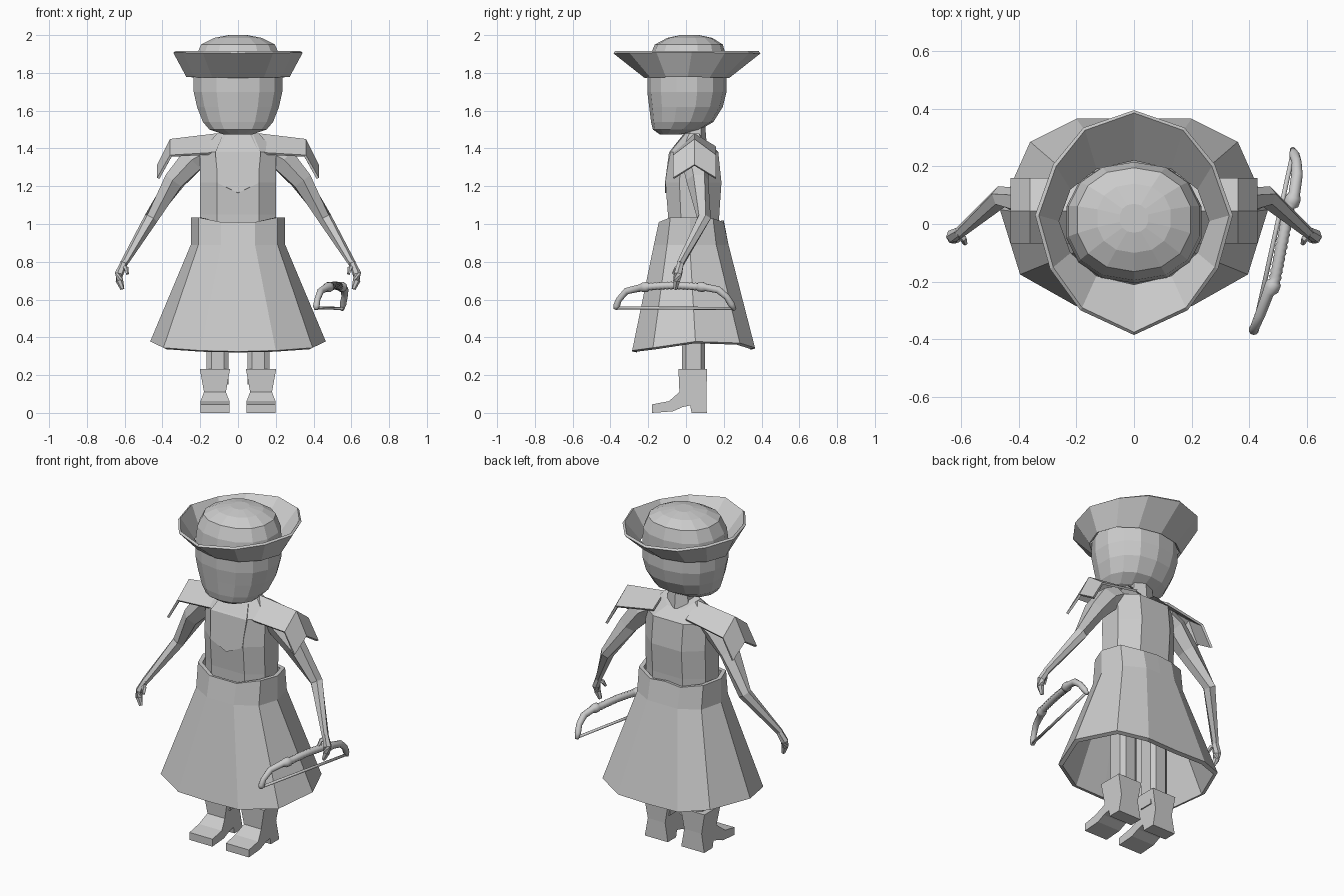
import bpy, bmesh, math
from mathutils import Vector

if "Cube" in bpy.data.objects:
    bpy.data.objects.remove(bpy.data.objects["Cube"])

clay = bpy.data.materials.new("plain grey")
clay.diffuse_color = (0.6, 0.6, 0.6, 1)
clay.use_nodes = True
clay.node_tree.nodes["Principled BSDF"].inputs["Base Color"].default_value = clay.diffuse_color


def make(name, verts, faces, mirror=False, thick=0, smooth=False, offset=-1):
    me = bpy.data.meshes.new(name)
    me.from_pydata([tuple(v) for v in verts], [], faces)
    bm = bmesh.new()
    bm.from_mesh(me)
    bmesh.ops.recalc_face_normals(bm, faces=bm.faces[:])
    bm.to_mesh(me)
    bm.free()
    me.materials.append(clay)
    ob = bpy.data.objects.new(name, me)
    bpy.context.collection.objects.link(ob)
    if thick:
        m = ob.modifiers.new("thickness", 'SOLIDIFY')
        m.thickness, m.offset = thick, offset
    if mirror:
        ob.modifiers.new("mirror", 'MIRROR')
    if smooth:
        me.shade_smooth()
    return ob


def loft(name, rings, caps=True, **kw):
    n = len(rings[0])
    verts = [p for r in rings for p in r]
    faces = [(i * n + j, i * n + (j + 1) % n, (i + 1) * n + (j + 1) % n, (i + 1) * n + j)
             for i in range(len(rings) - 1) for j in range(n)]
    if caps:
        faces += [tuple(range(n)), tuple(range(len(verts) - n, len(verts)))]
    return make(name, verts, faces, **kw)


def oval(z, cy, rx, ry, n=14, p=0.9):
    out = []
    for i in range(n):
        a = 2 * math.pi * (i + 0.5) / n
        c, s = math.cos(a), math.sin(a)
        out.append((rx * math.copysign(abs(c) ** p, c), cy + ry * math.copysign(abs(s) ** p, s), z))
    return out


def both(half):
    """Close a half outline (front centre to back centre) across x = 0."""
    return half + [(-x, y, z) for x, y, z in half[-2:0:-1]]


def tube(name, path, n=6, flat=1.0, **kw):
    """Tube through (x, y, z, radius) points."""
    pts = [Vector(p[:3]) for p in path]
    rings = []
    for i, p in enumerate(pts):
        t = pts[min(i + 1, len(pts) - 1)] - pts[max(i - 1, 0)]
        q = t.to_track_quat('Z', 'Y')
        r = path[i][3]
        rings.append([p + q @ Vector((r * flat * math.cos(2 * math.pi * k / n),
                                      r * math.sin(2 * math.pi * k / n), 0)) for k in range(n)])
    return loft(name, rings, **kw)


# Head with rounded crown
loft("head", [oval(*r) for r in [
    (1.475, -.08, .08, .06), (1.50, -.05, .155, .125), (1.54, -.02, .19, .165),
    (1.62, 0, .222, .195), (1.70, .005, .24, .21), (1.80, .005, .24, .21),
    (1.88, .01, .232, .205), (1.95, .015, .20, .18), (1.985, .02, .13, .12), (2.0, .02, .05, .05)]])

# Flared hat brim, pointed at front and back
brim_top = [(0, -.375), (.18, -.29), (.28, -.15), (.33, .03), (.27, .2), (.17, .325), (0, .385)]
brim_low = [(0, -.21), (.13, -.18), (.22, -.10), (.26, .01), (.22, .12), (.13, .19), (0, .22)]
loft("hat_brim", [both([(x, y, 1.785) for x, y in brim_low]),
                  both([(x, y, 1.915) for x, y in brim_top])], caps=False, thick=.015)

# Neck
loft("neck", [oval(1.42, .05, .085, .06, 6), oval(1.54, .05, .07, .05, 6)])

# Torso
body = [(0, -.10), (.11, -.10), (.2, -.03), (.2, .10), (.1, .18), (0, .18)]
loft("torso", [both([(x * sx, .05 + (y - .05) * sy, z - (.05 * (y > .1) if z > 1.4 else 0)) for x, y in body])
               for z, sx, sy in [(.9, 1, .95), (1.05, 1, .97), (1.22, 1, 1.06), (1.38, 1, .93), (1.48, .55, .4)]])

# Pointed bib on the chest
bib = both([(0, -.112, 1.165), (.105, -.112, 1.215), (.12, -.09, 1.38), (.075, .0, 1.485), (0, .0, 1.485)])
make("chest_bib", bib + [(0, -.09, 1.38)], [(0, 1, 2, 8, 6, 7), (8, 2, 3, 4), (6, 8, 4, 5)], thick=.01)

# Waistband and skirt, one hollow shell
waist = [(0, -.17), (.09, -.17), (.21, -.10), (.25, .02), (.215, .16), (.1, .225), (0, .225)]
hem = [(0, -.285, .325), (.2, -.285, .33), (.395, -.175, .345), (.465, .05, .378),
       (.36, .285, .37), (.2, .365, .345), (0, .365, .34)]
tops = [1.01, 1.01, 1.035, 1.035, 1.03, 1.01, 1.02]
loft("skirt", [both([(x, .03 + (y - .03) * .87, z) for (x, y), z in zip(waist, tops)]),
               both([(x, y, .89) for x, y in waist]), both(hem)], caps=False, thick=.025)

# Tent-shaped shoulder pads
pad = [(x, y, z) for x, ridge, front, back in
       [(.11, 1.48, 1.38, 1.41), (.36, 1.45, 1.365, 1.365), (.428, 1.315, 1.245, 1.245)]
       for y, z in [(-.068, front), (.045, ridge), (.16, back)]]
make("shoulder_pad", pad, [(i, i + 1, i + 4, i + 3) for i in (0, 1, 3, 4)], mirror=True, thick=.014)

# Arms, hands and thumbs
tube("arm", [(.17, .05, 1.38, .07), (.24, .05, 1.34, .075), (.335, .06, 1.23, .06),
             (.46, .095, 1.03, .038), (.605, -.03, .79, .02)], mirror=True)
tube("hand", [(.60, -.027, .80, .019), (.63, -.042, .735, .023), (.628, -.05, .70, .02),
              (.612, -.055, .655, .011)], mirror=True)
tube("thumb", [(.612, -.03, .775, .013), (.592, -.05, .765, .013), (.585, -.068, .735, .008)],
     n=5, mirror=True)

# Legs
loft("leg", [[(x, y, z) for x, y in [(.05, .0), (.075, -.02), (.14, -.02), (.168, .0),
                                     (.168, .08), (.14, .1), (.075, .1), (.05, .08)]]
             for z in (.15, .92)], mirror=True)

# Boots: side profile drawn across the foot, width varies with height
profile = [(-.18, 0), (-.18, .045), (-.09, .062), (-.035, .11), (-.04, .232), (.112, .232),
           (.108, .11), (.11, 0), (.03, 0), (.022, .04), (-.02, .03), (-.07, .008)]


def boot_side(s):
    def half(z):
        return .077 if z < .065 else (.058 if z < .15 else .08)
    return [(.122 + s * half(z), y, z) for y, z in profile]


loft("boot", [boot_side(-1), boot_side(1)], mirror=True)

# Bow: curved limbs with knobs, wrapped grip, string
bow = [(.413, -.375, .548, .010), (.415, -.368, .565, .018), (.42, -.355, .60, .016),
       (.437, -.315, .645, .018), (.465, -.24, .662, .02), (.476, -.225, .665, .027), (.484, -.205, .667, .027)]
steps = 24
for i in range(steps + 1):
    t = i / steps
    bow.append((.488 + .05 * t, -.195 + .255 * t, .668 + .006 * math.sin(math.pi * t), .022 if i % 2 else .018))
bow += [(.545, .07, .668, .027), (.552, .09, .666, .027), (.556, .105, .664, .02), (.565, .17, .652, .02),
        (.564, .215, .615, .017), (.556, .24, .575, .018), (.55, .258, .545, .010)]
tube("bow", bow, n=10, smooth=True)
tube("bow_string", [(.417, -.365, .556, .008), (.552, .25, .553, .008)], n=8, smooth=True)
